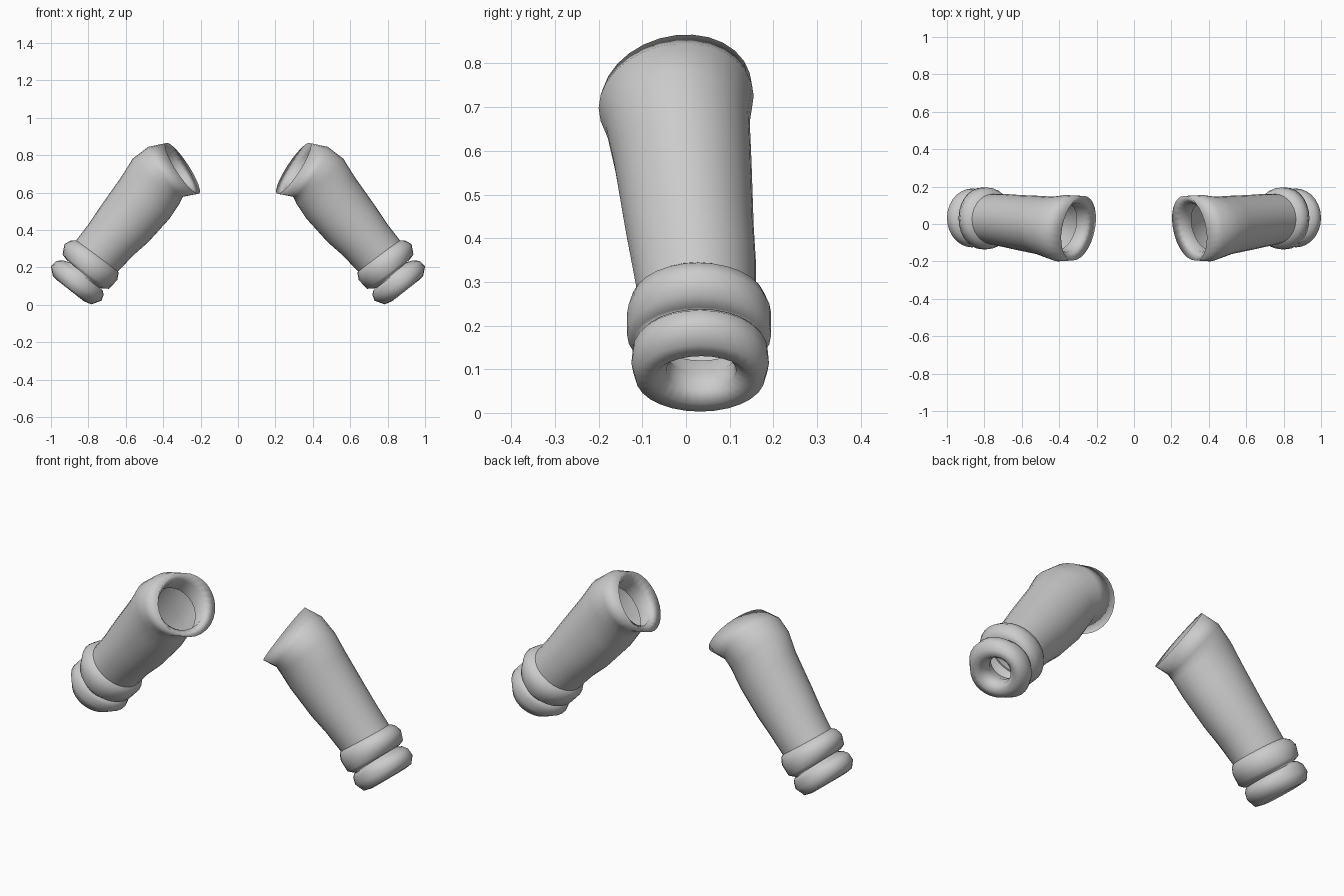
import bpy, bmesh, math
from mathutils import Vector

SEGS = 28


def loft(name, rings):
    """Skin elliptical rings: outer x, outer z, inner x, inner z, y front, y back, shear."""
    bm = bmesh.new()
    loops = []
    for xo, zo, xi, zi, y0, y1, shear in rings:
        c = Vector(((xo + xi) / 2, (y0 + y1) / 2, (zo + zi) / 2))
        a = Vector(((xo - xi) / 2, 0, (zo - zi) / 2))
        # the front edge of a ring may lean along the sleeve
        b = Vector((-0.83 * shear, (y1 - y0) / 2, 0.55 * shear))
        loop = []
        for i in range(SEGS):
            t = 2 * math.pi * i / SEGS
            loop.append(bm.verts.new(c + a * math.cos(t) + b * math.sin(t)))
        loops.append(loop)
    for p, q in zip(loops, loops[1:]):
        for i in range(SEGS):
            j = (i + 1) % SEGS
            bm.faces.new((p[i], p[j], q[j], q[i]))
    bmesh.ops.recalc_face_normals(bm, faces=bm.faces)
    me = bpy.data.meshes.new(name)
    bm.to_mesh(me)
    bm.free()
    for f in me.polygons:
        f.use_smooth = True
    ob = bpy.data.objects.new(name, me)
    bpy.context.collection.objects.link(ob)
    # pair of sleeves
    m = ob.modifiers.new("mirror", 'MIRROR')
    m.use_mirror_merge = False
    return ob


# Sleeve tube with folded-in shoulder lip
loft("sleeves", [
    (.46, .765, .31, .56, -.14, .11, .03),
    (.405, .815, .262, .615, -.15, .112, .035),
    (.385, .865, .208, .595, -.195, .15, .035),
    (.48, .845, .295, .578, -.2, .155, .025),
    (.563, .782, .313, .54, -.183, .146, .01),
    (.62, .69, .365, .462, -.165, .15, 0),
    (.74, .52, .48, .335, -.14, .155, 0),
    (.80, .43, .56, .265, -.125, .16, 0),
    (.87, .34, .645, .175, -.108, .16, 0),
])

# Double rolled cuff with hand opening
loft("cuffs", [
    (.865, .345, .645, .185, -.108, .16, 0),
    (.895, .344, .638, .17, -.125, .182, 0),
    (.928, .325, .646, .132, -.135, .195, 0),
    (.938, .27, .69, .086, -.135, .195, 0),
    (.918, .242, .728, .088, -.12, .18, 0),
    (.90, .228, .75, .092, -.108, .17, 0),
    (.935, .238, .725, .08, -.112, .178, 0),
    (.972, .235, .718, .055, -.122, .187, 0),
    (1.0, .205, .73, .022, -.125, .19, 0),
    (.99, .155, .785, .003, -.115, .18, 0),
    (.965, .13, .825, .02, -.075, .145, 0),
    (.935, .14, .83, .052, -.045, .115, 0),
    (.90, .165, .80, .09, -.04, .11, 0),
    (.88, .225, .74, .12, -.07, .14, 0),
])
